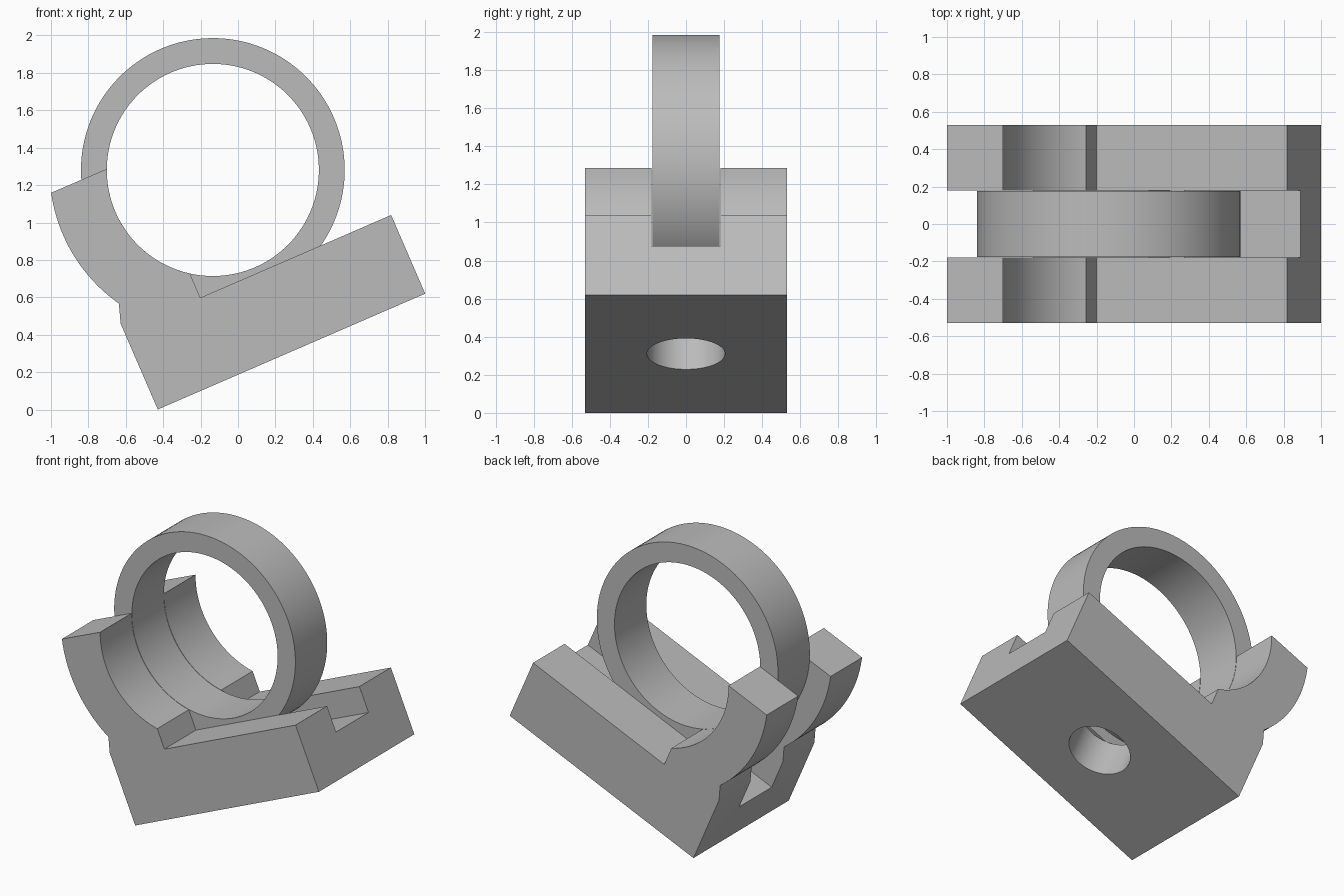
import bpy, bmesh, math
from mathutils import Matrix

old = bpy.data.objects.get("Cube")
if old:
    bpy.data.objects.remove(old, do_unlink=True)

# Everything is modelled upright, then leaned by one tilt
TILT = Matrix.Translation((0.286, 0, 0.31)) @ Matrix.Rotation(math.radians(-23.42), 4, 'Y')
AXIS = 1.058            # height of the ring axis above the base
RING_IN, RING_OUT, ARM_OUT = 0.567, 0.705, 0.873
HALF, DEPTH = 0.779, 0.53
SLOT, FLOOR = 0.18, 0.28

grey = bpy.data.materials.new("light_grey")
grey.use_nodes = True
colour = (0.5, 0.5, 0.5, 1)
grey.diffuse_color = colour
grey.node_tree.nodes["Principled BSDF"].inputs["Base Color"].default_value = colour


def make(name, bm):
    bmesh.ops.recalc_face_normals(bm, faces=bm.faces)
    mesh = bpy.data.meshes.new(name)
    bm.to_mesh(mesh)
    bm.free()
    mesh.materials.append(grey)
    obj = bpy.data.objects.new(name, mesh)
    bpy.context.collection.objects.link(obj)
    return obj


def extrude(name, profile, half):
    """Prism along y from an (x, z) outline."""
    bm = bmesh.new()
    face = bm.faces.new([bm.verts.new((x, -half, z)) for x, z in profile])
    out = bmesh.ops.extrude_face_region(bm, geom=[face])
    verts = [v for v in out["geom"] if isinstance(v, bmesh.types.BMVert)]
    bmesh.ops.translate(bm, verts=verts, vec=(0, 2 * half, 0))
    return make(name, bm)


def arc(radius, start, end, count=32):
    """Arc about the ring axis between two (x, z) points."""
    a, b = (math.atan2(z - AXIS, x) % math.tau for x, z in (start, end))
    steps = [a + (b - a) * i / count for i in range(count + 1)]
    return [(radius * math.cos(t), AXIS + radius * math.sin(t)) for t in steps]


def cut(target, cutter):
    cutter.hide_render = True
    mod = target.modifiers.new("cut", 'BOOLEAN')
    mod.operation, mod.solver, mod.object = 'DIFFERENCE', 'EXACT', cutter
    bpy.context.view_layer.objects.active = target
    bpy.ops.object.modifier_apply(modifier=mod.name)
    bpy.data.objects.remove(cutter, do_unlink=True)


# Base block with the curved side arm
block = extrude("base_block", [
    (-HALF, 0), (HALF, 0), (HALF, 0.458), (-0.333, 0.458),
    *arc(RING_IN, (-0.333, 0.598), (-0.521, 1.29)),
    *arc(ARM_OUT, (-0.842, 1.29), (-0.741, 0.605)),
    (-HALF, 0.5)], DEPTH)

# Slot that the ring drops into, running the full length
cut(block, extrude("slot_cutter", [(-2, FLOOR), (2, FLOOR), (2, 2), (-2, 2)], SLOT))

# Round hole from the underside up to the slot floor
bm = bmesh.new()
bmesh.ops.create_cone(bm, cap_ends=True, segments=64, radius1=0.205, radius2=0.205,
                      depth=2 * FLOOR + 0.0004)
cut(block, make("hole_cutter", bm))

# Ring
bm = bmesh.new()
section = [(RING_IN, -0.177), (RING_OUT, -0.177), (RING_OUT, 0.177), (RING_IN, 0.177)]
verts = [bm.verts.new((r, y, 0)) for r, y in section]
edges = [bm.edges.new((verts[i], verts[(i + 1) % len(verts)])) for i in range(len(verts))]
bmesh.ops.spin(bm, geom=verts + edges, cent=(0, 0, 0), axis=(0, 1, 0),
               angle=math.tau, steps=128)
bmesh.ops.remove_doubles(bm, verts=bm.verts, dist=0.0005)
bmesh.ops.translate(bm, verts=bm.verts, vec=(0, 0, AXIS))
ring = make("ring", bm)

# Lean the parts and shade curved faces smooth
for obj in (block, ring):
    obj.matrix_world = TILT
    bpy.ops.object.select_all(action='DESELECT')
    obj.select_set(True)
    bpy.context.view_layer.objects.active = obj
    bpy.ops.object.shade_smooth_by_angle(angle=math.radians(20))
